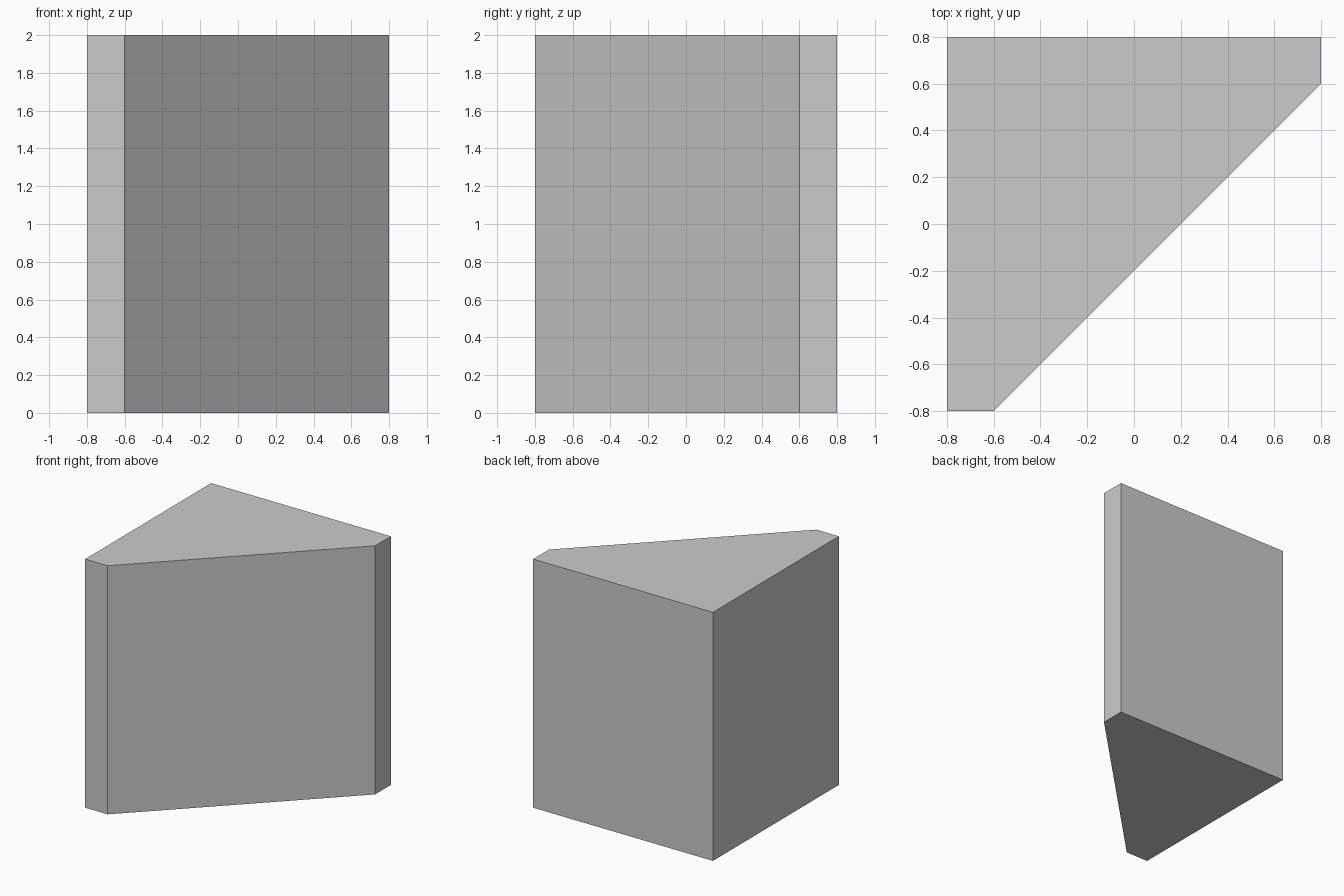
import bpy
import bmesh

if "Cube" in bpy.data.objects:
    bpy.data.objects.remove(bpy.data.objects["Cube"])

HALF, CUT, HEIGHT = 0.8, 0.6, 2.0

# Corner-block footprint: a square with one large diagonal chamfer
footprint = [(-HALF, -HALF), (-CUT, -HALF), (HALF, CUT), (HALF, HALF), (-HALF, HALF)]

bm = bmesh.new()
base = bm.faces.new([bm.verts.new((x, y, 0)) for x, y in footprint])

# Extrude the footprint straight up
result = bmesh.ops.extrude_face_region(bm, geom=[base], use_keep_orig=True)
top = [v for v in result["geom"] if isinstance(v, bmesh.types.BMVert)]
bmesh.ops.translate(bm, verts=top, vec=(0, 0, HEIGHT))
bmesh.ops.recalc_face_normals(bm, faces=bm.faces)

mesh = bpy.data.meshes.new("corner_block")
bm.to_mesh(mesh)
bm.free()
bpy.context.collection.objects.link(bpy.data.objects.new("corner_block", mesh))
